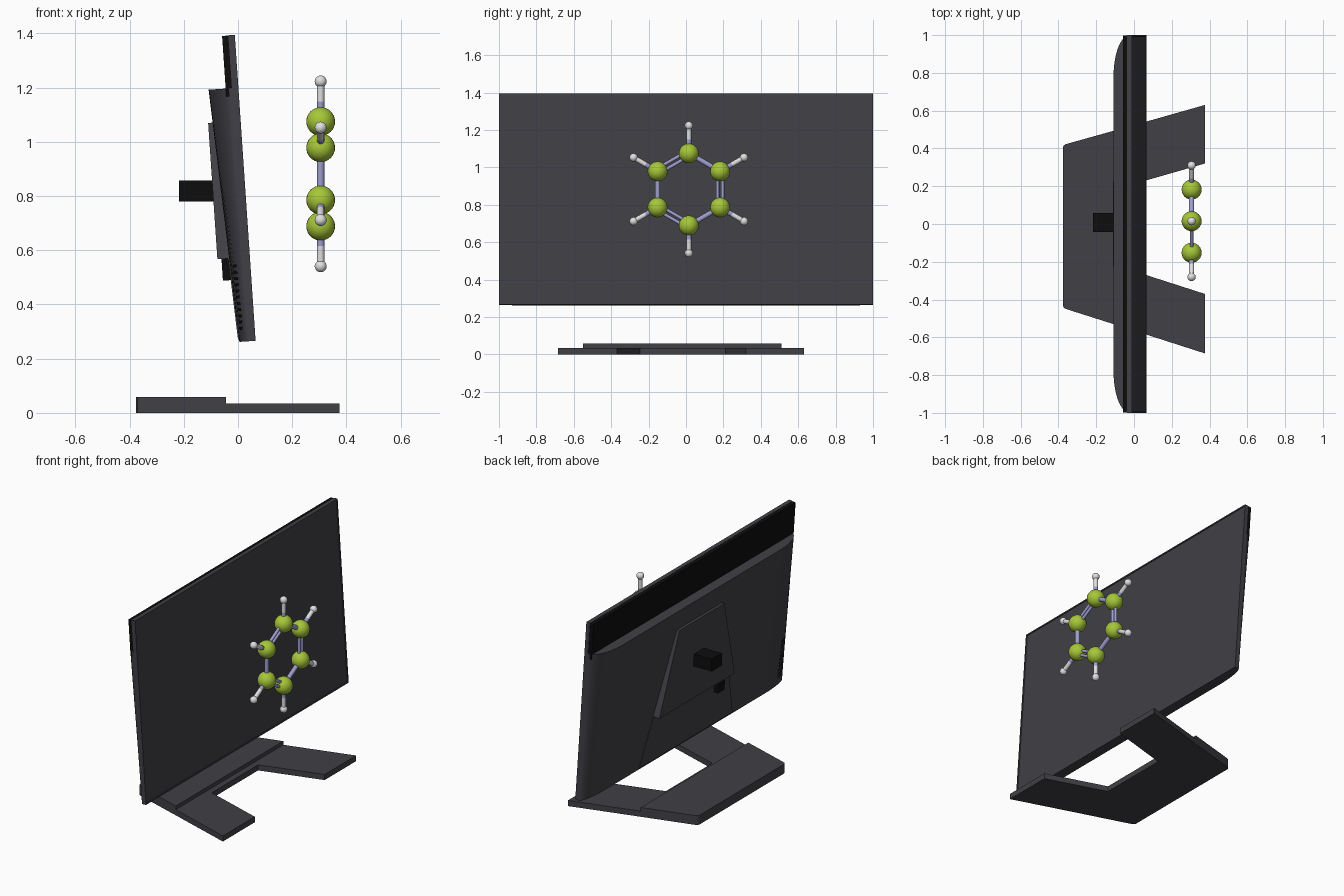
import bpy, bmesh, math
from mathutils import Vector, Matrix

if "Cube" in bpy.data.objects:
    bpy.data.objects.remove(bpy.data.objects["Cube"])


def material(name, rgb):
    m = bpy.data.materials.new(name)
    m.diffuse_color = (*rgb, 1)
    m.use_nodes = True
    m.node_tree.nodes["Principled BSDF"].inputs["Base Color"].default_value = m.diffuse_color
    return m


CHARCOAL = material("charcoal plastic", (0.052, 0.050, 0.060))
BLACK = material("black plastic", (0.004, 0.004, 0.004))
GREEN = material("lime green", (0.38, 0.57, 0.04))
LAVENDER = material("lavender", (0.34, 0.34, 0.62))
WHITE = material("light grey", (0.74, 0.74, 0.74))


def finish(name, bm, mat, smooth=False):
    bmesh.ops.recalc_face_normals(bm, faces=bm.faces)
    me = bpy.data.meshes.new(name)
    bm.to_mesh(me)
    bm.free()
    me.materials.append(mat)
    ob = bpy.data.objects.new(name, me)
    bpy.context.collection.objects.link(ob)
    if smooth:
        bpy.ops.object.select_all(action='DESELECT')
        ob.select_set(True)
        bpy.context.view_layer.objects.active = ob
        bpy.ops.object.shade_smooth_by_angle(angle=math.radians(35))
    return ob


def add_prism(bm, ring_a, ring_b):
    """Solid between two matching rings of points."""
    a = [bm.verts.new(p) for p in ring_a]
    b = [bm.verts.new(p) for p in ring_b]
    n = len(a)
    caps = [bm.faces.new(a), bm.faces.new(b)]
    for i in range(n):
        j = (i + 1) % n
        bm.faces.new((a[i], a[j], b[j], b[i]))
    return caps


def prism(name, ring_a, ring_b, mat, smooth=False):
    bm = bmesh.new()
    add_prism(bm, ring_a, ring_b)
    return finish(name, bm, mat, smooth)


def tilt(d, y, z):
    """Point of the leaning display; d is measured from its front plane."""
    return Vector((0.065 - 0.068 * (z - 0.266) + d, y, z + 0.068 * d))


def rect(d, y0, y1, z0, z1):
    return [tilt(d, y, z) for y, z in ((y0, z0), (y1, z0), (y1, z1), (y0, z1))]


# Front panel with a slightly recessed screen
bm = bmesh.new()
caps = add_prism(bm, rect(0, -1, 1, 0.266, 1.395), rect(-0.024, -1, 1, 0.266, 1.395))
bmesh.ops.recalc_face_normals(bm, faces=bm.faces)
bmesh.ops.inset_region(bm, faces=[caps[0]], thickness=0.012, depth=0)
bmesh.ops.inset_region(bm, faces=[caps[0]], thickness=0.001, depth=-0.004)
finish("screen_panel", bm, CHARCOAL)

# Black backing that shows above the rear cover
prism("panel_backing", rect(-0.024, -0.998, 0.998, 1.17, 1.394),
      rect(-0.047, -0.998, 0.998, 1.17, 1.394), BLACK)


# Rear cover: wedge, thicker at the top, with rounded ends
def cover_depth(z):
    return 0.06 + 0.05 * (z - 0.266) / 0.934


def cover_point(theta, side, z, off=0.0):
    b = cover_depth(z) - 0.024
    return tilt(-0.024 - (b + off) * math.sin(theta),
                side * (0.78 + (0.22 + off) * math.cos(theta)), z)


STEPS = 14


def cover_ring(z):
    angles = [math.pi / 2 * i / STEPS for i in range(STEPS + 1)]
    return ([cover_point(t, -1, z) for t in angles]
            + [cover_point(t, 1, z) for t in reversed(angles)])


prism("rear_cover", cover_ring(0.266), cover_ring(1.2), CHARCOAL, True)

# Vent slots on one end of the cover
bm = bmesh.new()
for k in range(11):
    z = 0.31 + k * 0.023
    for i in (5, 6, 7):
        t0, t1 = (math.pi / 2 * s / STEPS for s in (i, i + 1))
        rings = [[cover_point(t0, -1, z, o), cover_point(t1, -1, z, o),
                  cover_point(t1, -1, z + 0.011, o), cover_point(t0, -1, z + 0.011, o)]
                 for o in (-0.002, 0.002)]
        add_prism(bm, *rings)
finish("vent_slots", bm, BLACK)


# Raised tapered plate on the back, and its thin continuation below
def half_width(z):
    return 0.225 + 0.295 * (1.07 - z)


def taper(z0, z1, d0, d1):
    w0, w1 = half_width(z0), half_width(z1)
    return [tilt(d0, -w0, z0), tilt(d0, w0, z0), tilt(d1, w1, z1), tilt(d1, -w1, z1)]


prism("mount_plate", taper(0.575, 1.078, -0.06, -0.06),
      taper(0.575, 1.078, -0.12, -0.12), CHARCOAL)
prism("lower_back_panel", taper(0.275, 0.58, -0.05, -0.05),
      taper(0.275, 0.58, -cover_depth(0.275) - 0.004, -cover_depth(0.58) - 0.004), CHARCOAL)

# Black mount block and cable plug
prism("mount_block",
      [(-0.218, y, z) for y, z in ((-0.042, 0.78), (0.058, 0.78), (0.058, 0.857), (-0.042, 0.857))],
      [(-0.08, y, z) for y, z in ((-0.042, 0.78), (0.058, 0.78), (0.058, 0.857), (-0.042, 0.857))],
      BLACK)
prism("cable_plug", rect(-0.105, -0.30, -0.235, 0.495, 0.577),
      rect(-0.065, -0.30, -0.235, 0.495, 0.577), BLACK)


# Stand: thick rear slab and thin forked front plate
def flat(name, outline, height):
    prism(name, [(x, y, 0) for x, y in outline], [(x, y, height) for x, y in outline], CHARCOAL)


flat("stand_rear_slab", [(-0.045, -0.55), (-0.36, -0.45), (-0.371, -0.444), (-0.377, -0.43),
                         (-0.377, 0.405), (-0.371, 0.417), (-0.36, 0.423), (-0.045, 0.511)], 0.058)
flat("stand_front_fork", [(-0.045, -0.55), (0.375, -0.685), (0.375, -0.37), (-0.008, -0.247),
                          (-0.008, 0.21), (0.375, 0.32), (0.375, 0.63), (-0.045, 0.511)], 0.035)

# Ring molecule floating in front of the screen
CENTRE = Vector((0.305, 0.015, 0.882))


def spoke(i, r):
    a = math.pi / 2 + i * math.pi / 3
    return CENTRE + Vector((0, math.cos(a), math.sin(a))) * r


def add_rod(bm, p, q, r):
    rot = (q - p).to_track_quat('Z', 'Y').to_matrix().to_4x4()
    bmesh.ops.create_cone(bm, cap_ends=True, segments=16, radius1=r, radius2=r,
                          depth=(q - p).length, matrix=Matrix.Translation((p + q) / 2) @ rot)


ring_atoms, outer_atoms, ring_bonds, outer_bonds = (bmesh.new() for _ in range(4))
for i in range(6):
    c, h, nxt = spoke(i, 0.193), spoke(i, 0.341), spoke(i + 1, 0.193)
    for b, p, r in ((ring_atoms, c, 0.053), (outer_atoms, h, 0.022)):
        bmesh.ops.create_uvsphere(b, u_segments=24, v_segments=16, radius=r,
                                  matrix=Matrix.Translation(p))
    # outward rods are half lavender, half light grey
    mid = (c + h) / 2
    add_rod(ring_bonds, c, mid, 0.0135)
    add_rod(outer_bonds, mid, h, 0.0135)
    # ring rods alternate double and single
    if i % 2 == 0:
        side = ((c + nxt) / 2 - CENTRE).normalized() * 0.0135
        add_rod(ring_bonds, c + side, nxt + side, 0.0095)
        add_rod(ring_bonds, c - side, nxt - side, 0.0095)
    else:
        add_rod(ring_bonds, c, nxt, 0.0135)
finish("ring_atoms", ring_atoms, GREEN, True)
finish("outer_atoms", outer_atoms, WHITE, True)
finish("ring_bonds", ring_bonds, LAVENDER, True)
finish("outer_bonds", outer_bonds, WHITE, True)
